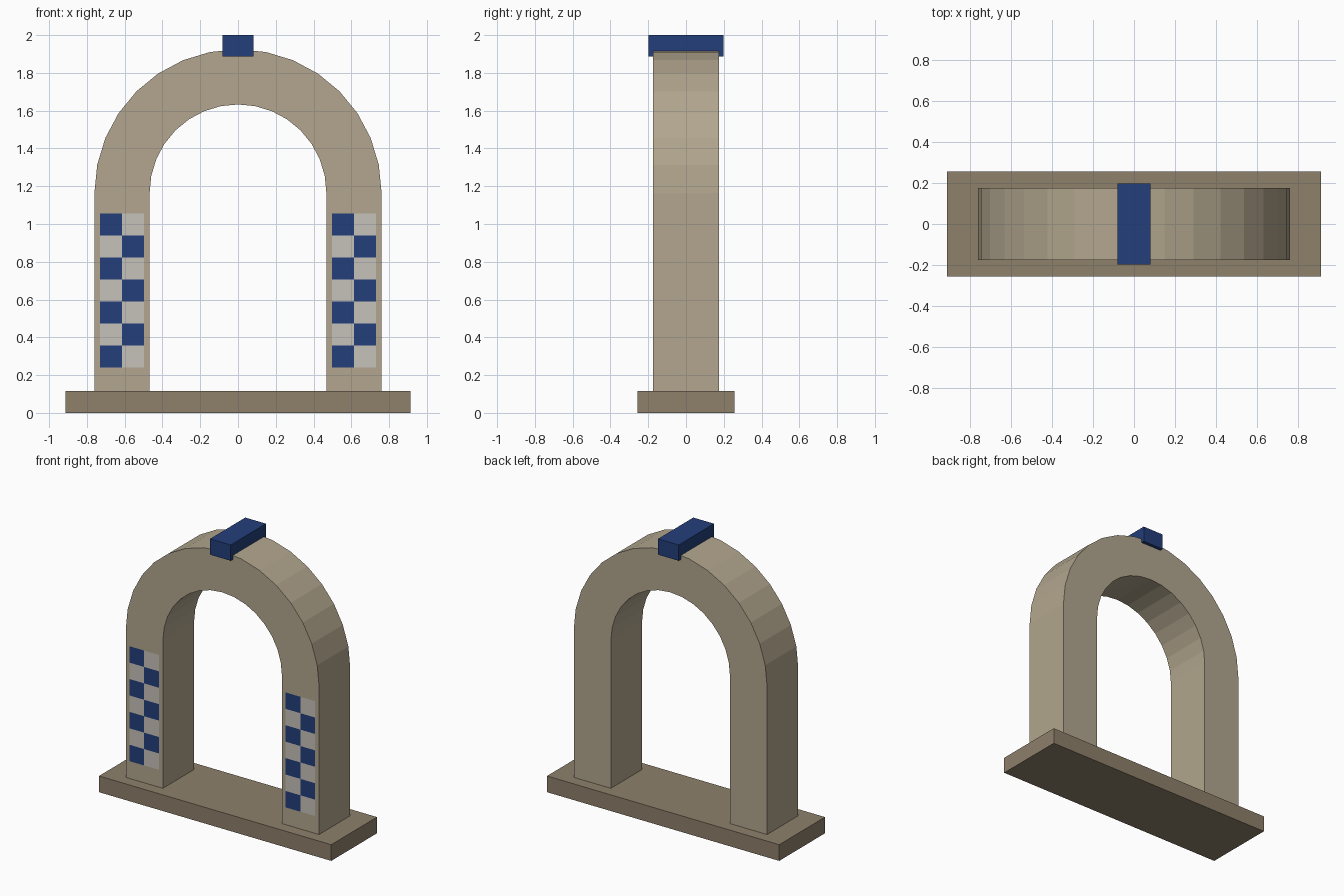
import bpy, bmesh
from math import sin, cos, pi

if "Cube" in bpy.data.objects:
    bpy.data.objects.remove(bpy.data.objects["Cube"])


def material(name, rgb):
    m = bpy.data.materials.new(name)
    lin = [(c / 255 / 12.92) if c < 11 else ((c / 255 + 0.055) / 1.055) ** 2.4 for c in rgb]
    m.diffuse_color = (*lin, 1)
    m.use_nodes = True
    m.node_tree.nodes["Principled BSDF"].inputs["Base Color"].default_value = m.diffuse_color
    return m


STONE = material("stone", (178, 166, 142))
PLINTH = material("dark_stone", (142, 128, 107))
BLUE = material("blue", (35, 62, 122))
PALE = material("pale", (198, 194, 187))


def finish(name, bm, *mats):
    mesh = bpy.data.meshes.new(name)
    bm.to_mesh(mesh)
    bm.free()
    for m in mats:
        mesh.materials.append(m)
    obj = bpy.data.objects.new(name, mesh)
    bpy.context.collection.objects.link(obj)
    return obj


def box(name, size, z0, mat):
    bm = bmesh.new()
    bmesh.ops.create_cube(bm, size=1)
    bmesh.ops.scale(bm, vec=size, verts=bm.verts)
    bmesh.ops.translate(bm, vec=(0, 0, z0 + size[2] / 2), verts=bm.verts)
    return finish(name, bm, mat)


BASE_TOP, SPRING = 0.115, 1.165
R_OUT, R_IN, HALF_DEPTH, SEGS = 0.76, 0.468, 0.175, 16

# Base slab and top block
box("base", (1.826, 0.514, BASE_TOP), 0, PLINTH)
box("keystone", (0.163, 0.397, 0.112), 1.888, BLUE)


# Arch: a U-shaped path for each radius, joined as a strip and given depth
def arch_path(r):
    arc = [(r * cos(pi * i / SEGS), SPRING + r * sin(pi * i / SEGS)) for i in range(SEGS + 1)]
    return [(r, BASE_TOP)] + arc + [(-r, BASE_TOP)]


bm = bmesh.new()
outer, inner = ([bm.verts.new((x, -HALF_DEPTH, z)) for x, z in arch_path(r)] for r in (R_OUT, R_IN))
for i in range(len(outer) - 1):
    bm.faces.new((inner[i], outer[i], outer[i + 1], inner[i + 1]))
ext = bmesh.ops.extrude_face_region(bm, geom=bm.faces[:], use_keep_orig=True)
moved = [g for g in ext["geom"] if isinstance(g, bmesh.types.BMVert)]
bmesh.ops.translate(bm, vec=(0, 2 * HALF_DEPTH, 0), verts=moved)
bmesh.ops.recalc_face_normals(bm, faces=bm.faces[:])
finish("arch", bm, STONE)

# Chequered panels on the front of both legs
CELL_X, CELL_Z = 0.1165, 0.1167
for side, left in (("left", -0.73), ("right", 0.497)):
    bm = bmesh.new()
    for row in range(7):
        for col in range(2):
            x, z = left + col * CELL_X, 0.239 + row * CELL_Z
            corners = ((x, z), (x + CELL_X, z), (x + CELL_X, z + CELL_Z), (x, z + CELL_Z))
            face = bm.faces.new([bm.verts.new((cx, -HALF_DEPTH - 0.002, cz)) for cx, cz in corners])
            face.material_index = (row + col) % 2
    bmesh.ops.remove_doubles(bm, verts=bm.verts[:], dist=0.001)
    finish(side + "_chequer_panel", bm, BLUE, PALE)
